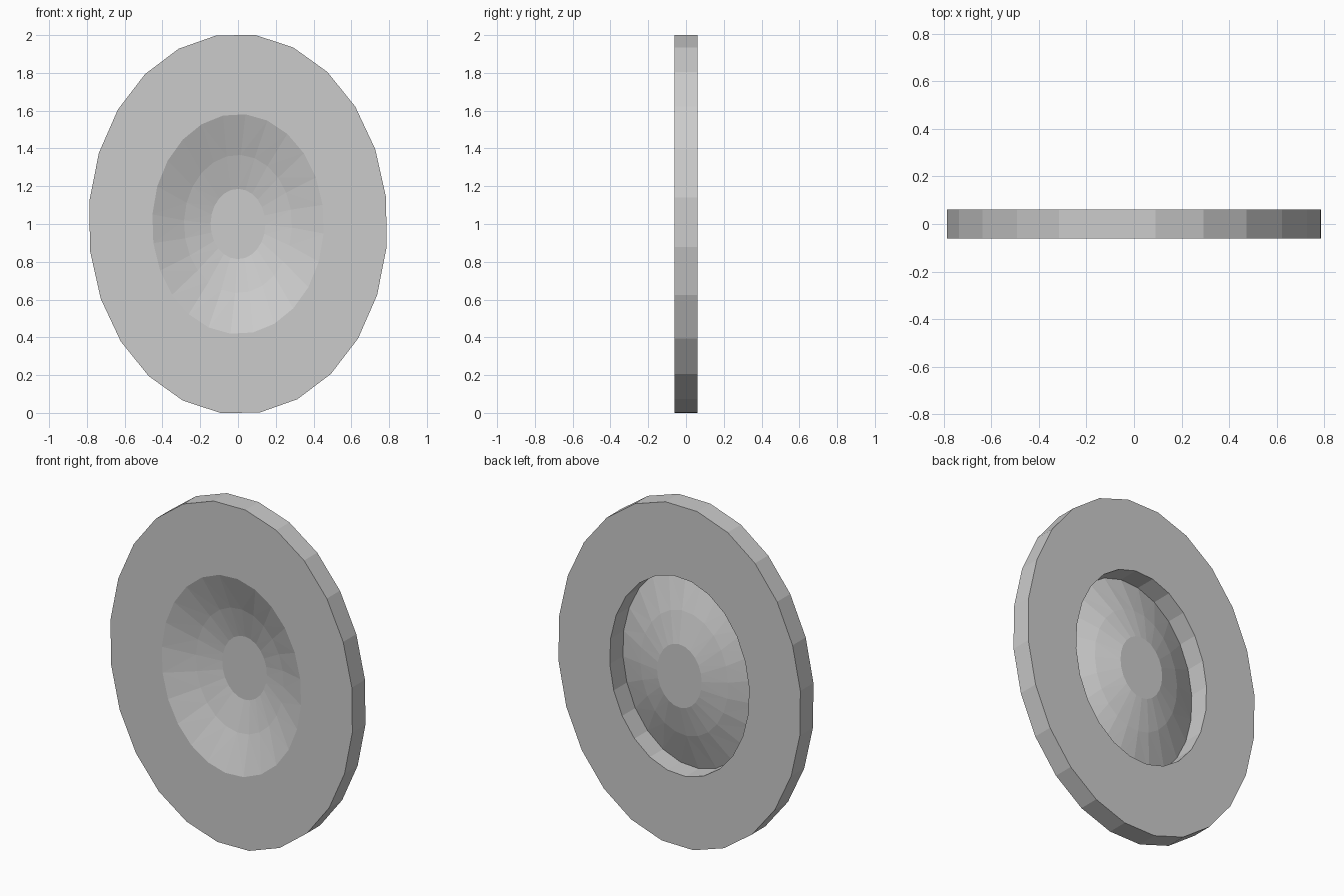
import bpy, bmesh
from math import sin, cos, radians

if "Cube" in bpy.data.objects:
    bpy.data.objects.remove(bpy.data.objects["Cube"])

SIDES = 24
FRONT, BACK = -0.061, 0.061


def loop(bm, rx, rz, y, phase, tilt=0.0):
    """One elliptical ring of vertices around the y axis; phase is degrees from the top."""
    verts = []
    for i in range(SIDES):
        a = radians(phase + i * 360 / SIDES)
        x, z = rx * sin(a), rz * cos(a)
        verts.append(bm.verts.new((x - tilt * z, y, 1 + z + tilt * x)))
    return verts


def bridge(bm, a, b):
    for i in range(SIDES):
        j = (i + 1) % SIDES
        bm.faces.new((a[i], a[j], b[j], b[i]))


def finish(bm, name):
    bmesh.ops.recalc_face_normals(bm, faces=bm.faces)
    mesh = bpy.data.meshes.new(name)
    bm.to_mesh(mesh)
    bm.free()
    obj = bpy.data.objects.new(name, mesh)
    bpy.context.collection.objects.link(obj)
    return obj


# Flat oval ring with a straight-walled opening
OUTER = (0.792, 1.008)
INNER = (0.455, 0.583)
bm = bmesh.new()
rings = [loop(bm, *OUTER, FRONT, 7.5, 0.012), loop(bm, *OUTER, BACK, 7.5, 0.012),
         loop(bm, *INNER, BACK, 5), loop(bm, *INNER, FRONT, 5)]
for k in range(4):
    bridge(bm, rings[k], rings[(k + 1) % 4])
finish(bm, "outer_ring")

# Thin faceted dish: starts at the front edge of the opening, bulges to the back
bm = bmesh.new()
dish = [loop(bm, *INNER, FRONT, 5), loop(bm, 0.286, 0.366, 0.016, 3),
        loop(bm, 0.145, 0.186, BACK, 1)]
for a, b in zip(dish, dish[1:]):
    bridge(bm, a, b)
bm.faces.new(dish[-1])
bmesh.ops.triangulate(bm, faces=[f for f in bm.faces if len(f.verts) == 4])
finish(bm, "centre_dish")
